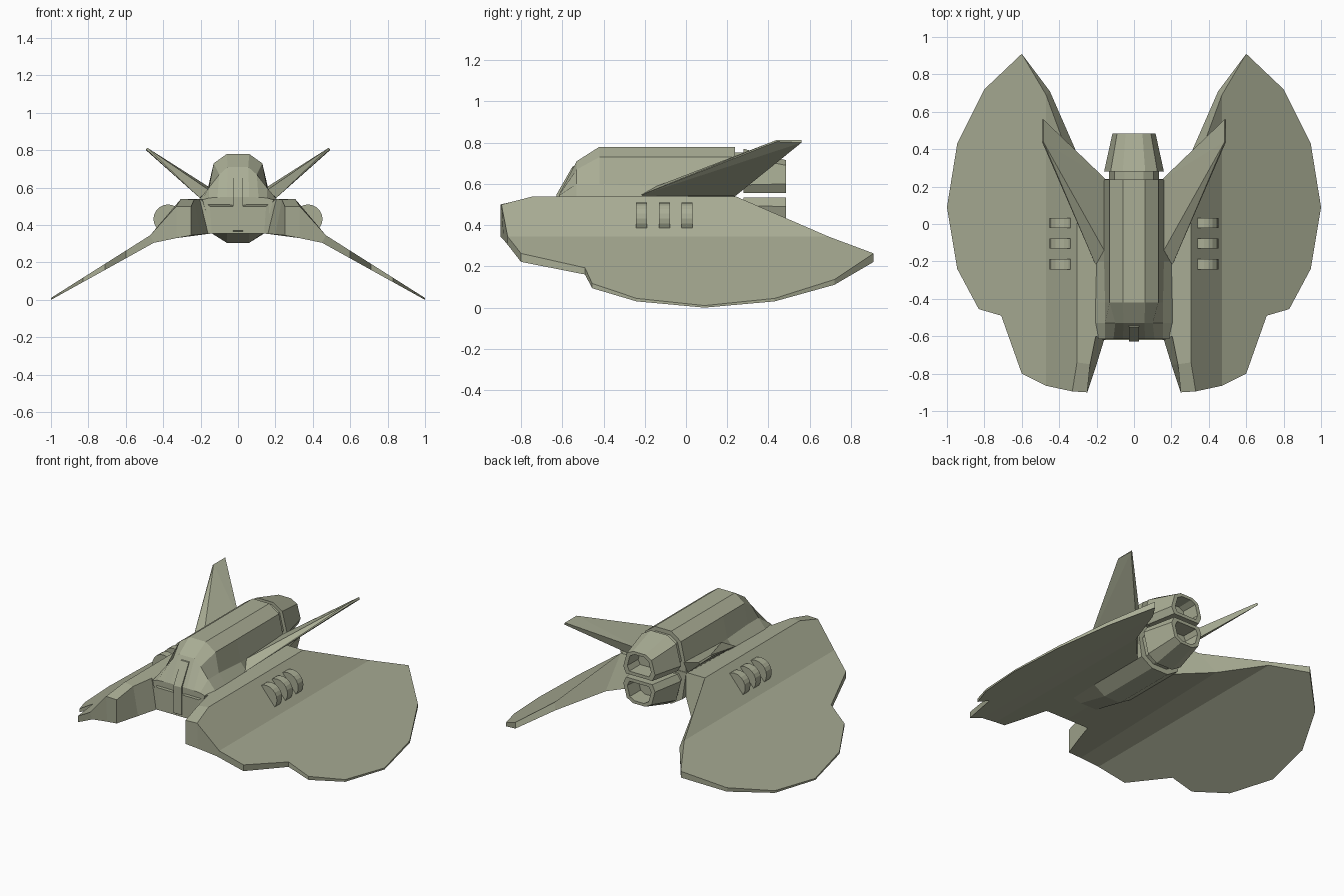
import bpy
import bmesh
import math
from mathutils import Vector

default_cube = bpy.data.objects.get("Cube")
if default_cube:
    bpy.data.objects.remove(default_cube, do_unlink=True)

# One flat paint colour for the whole craft
paint = bpy.data.materials.new("olive_grey_paint")
paint.use_nodes = True
colour = (0.40, 0.42, 0.30, 1.0)
paint.diffuse_color = colour
paint.node_tree.nodes["Principled BSDF"].inputs["Base Color"].default_value = colour


def finish(name, bm, mirror=False):
    """Turn a bmesh into a painted object, optionally mirrored across x."""
    bmesh.ops.recalc_face_normals(bm, faces=bm.faces)
    mesh = bpy.data.meshes.new(name)
    bm.to_mesh(mesh)
    bm.free()
    mesh.materials.append(paint)
    obj = bpy.data.objects.new(name, mesh)
    bpy.context.scene.collection.objects.link(obj)
    if mirror:
        modifier = obj.modifiers.new("mirror", 'MIRROR')
        modifier.use_axis[0] = True
    return obj


def loft(name, sections):
    """Skin closed rings; each section is (y, right half of the outline as x, z)."""
    bm = bmesh.new()
    rings = []
    for y, half in sections:
        outline = list(half) + [(-x, z) for x, z in reversed(half)]
        rings.append([bm.verts.new((x, y, z)) for x, z in outline])
    for first, second in zip(rings, rings[1:]):
        for i in range(len(first)):
            j = (i + 1) % len(first)
            bm.faces.new((first[i], first[j], second[j], second[i]))
    bm.faces.new(rings[0])
    bm.faces.new(rings[-1])
    return finish(name, bm)


def prism(name, profile, start, end, place, mirror=False):
    """Extrude a 2D profile between two distances along one axis."""
    bm = bmesh.new()
    near = [bm.verts.new(place(p, start)) for p in profile]
    far = [bm.verts.new(place(p, end)) for p in profile]
    bm.faces.new(near)
    bm.faces.new(far)
    for i in range(len(near)):
        j = (i + 1) % len(near)
        bm.faces.new((near[i], near[j], far[j], far[i]))
    return finish(name, bm, mirror)


# Drooping wings with their shoulder pods and the centre deck
def wing_top(x):
    return 0.345 - 0.632 * (x - 0.47)


def wing_bottom(x):
    return max(0, 0.305 - 0.555 * (x - 0.45))


rim = [(0.60, -0.80), (0.71, -0.49), (0.83, -0.455), (0.945, -0.24), (1, 0.09),
       (0.945, 0.43), (0.80, 0.72), (0.60, 0.91)]
upper = [(0.25, -0.90, 0.50), (0.33, -0.895, 0.50), (0.47, -0.865, 0.345)]
upper += [(x, y, wing_top(x)) for x, y in rim]
upper += [(0.47, 0.69, 0.345), (0.305, 0.24, 0.54), (0.17, 0.24, 0.54),
          (0, 0.24, 0.54), (0, -0.62, 0.50), (0.15, -0.62, 0.50),
          (0.205, -0.60, 0.54), (0.235, -0.75, 0.535)]
lower = [(0.25, -0.90, 0.345), (0.33, -0.885, 0.33), (0.45, -0.865, 0.305)]
lower += [(x, y, wing_bottom(x)) for x, y in rim]
lower += [(0.45, 0.71, 0.305), (0.31, 0.39, 0.345), (0.14, 0.20, 0.355),
          (0, 0.20, 0.355), (0, -0.62, 0.355), (0.14, -0.62, 0.355),
          (0.16, -0.62, 0.353), (0.20, -0.75, 0.35)]

bm = bmesh.new()
top = [bm.verts.new(p) for p in upper]
under = [bm.verts.new(p) for p in lower]
shoulder = bm.verts.new((0.305, -0.74, 0.54))
bm.faces.new(top[2:12])
bm.faces.new([top[1], top[2], top[11], top[12], shoulder])
bm.faces.new(top[12:19] + [shoulder])
bm.faces.new([top[18], shoulder, top[1], top[0]])
bm.faces.new(under[2:12])
bm.faces.new([under[1], under[2], under[11], under[12]])
bm.faces.new(under[:2] + under[12:])
for i in range(len(top)):
    j = (i + 1) % len(top)
    if upper[i][0] or upper[j][0]:
        bm.faces.new((top[i], top[j], under[j], under[i]))
finish("wings_and_deck", bm, mirror=True)

# Faceted fuselage with a sloping nose and a shallow belly
belly = [(0.14, 0.355), (0.06, 0.305)]
flat_belly = [(0.14, 0.36), (0.06, 0.355)]
ridge = [(0.06, 0.78), (0.13, 0.73)]
loft("fuselage", [
    (-0.615, [(0.06, 0.55), (0.11, 0.548), (0.155, 0.545), (0.19, 0.535)] + flat_belly),
    (-0.53, [(0.055, 0.71), (0.10, 0.67), (0.155, 0.60), (0.205, 0.54)] + flat_belly),
    (-0.42, ridge + [(0.155, 0.60), (0.205, 0.54)] + flat_belly),
    (-0.20, ridge + [(0.16, 0.59), (0.20, 0.54)] + belly),
    (0.238, ridge + [(0.165, 0.58), (0.165, 0.52)] + belly),
])

# Narrow rib running up the nose
rib = [(-0.61, 0.36), (-0.627, 0.37), (-0.627, 0.55), (-0.55, 0.685),
       (-0.53, 0.69), (-0.50, 0.65), (-0.50, 0.36)]
prism("nose_rib", rib, -0.028, 0.028, lambda p, d: (d, p[0], p[1]))

# Two stacked engine nozzles, hollow at the back
mid_height = 0.545
mouth = [(0.045, 0.17), (0.09, 0.145), (0.115, 0.055), (0.095, 0.012)]
flare = [(0.06, 0.225), (0.125, 0.185), (0.16, 0.05), (0.135, 0.01)]


def shrink(points, factor):
    centre = sum(z for x, z in points) / len(points)
    return [(x * factor, centre + (z - centre) * factor) for x, z in points]


for name, side in (("upper", 1), ("lower", -1)):
    shapes = [(0.22, shrink(flare, 0.84)), (0.28, shrink(flare, 0.84)), (0.28, flare),
              (0.485, mouth), (0.485, shrink(mouth, 0.75)), (0.38, shrink(mouth, 0.7))]
    loft(name + "_nozzle", [(y, [(x, mid_height + side * z) for x, z in points])
                            for y, points in shapes])

# Canted tail fins, thick at the root and thin at the tip
bm = bmesh.new()
for corner in [(0.205, -0.22, 0.545), (0.16, -0.14, 0.59), (0.15, 0.238, 0.60),
               (0.18, 0.238, 0.54), (0.492, 0.44, 0.805), (0.485, 0.44, 0.813),
               (0.492, 0.56, 0.80), (0.485, 0.56, 0.813)]:
    bm.verts.new(Vector(corner))
bmesh.ops.convex_hull(bm, input=bm.verts)
bmesh.ops.dissolve_limit(bm, angle_limit=math.radians(2), verts=bm.verts, edges=bm.edges)
finish("tail_fins", bm, mirror=True)

# Rounded vent ribs on the shoulders
vent_sides = 20
vent = [(0.374 + 0.078 * math.cos(math.tau * i / vent_sides),
         0.432 + 0.078 * math.sin(math.tau * i / vent_sides)) for i in range(vent_sides)]
for number, y in enumerate((-0.215, -0.105, 0.005), start=1):
    prism("shoulder_vents_" + str(number), vent, y - 0.027, y + 0.027,
          lambda p, d: (p[0], d, p[1]), mirror=True)
